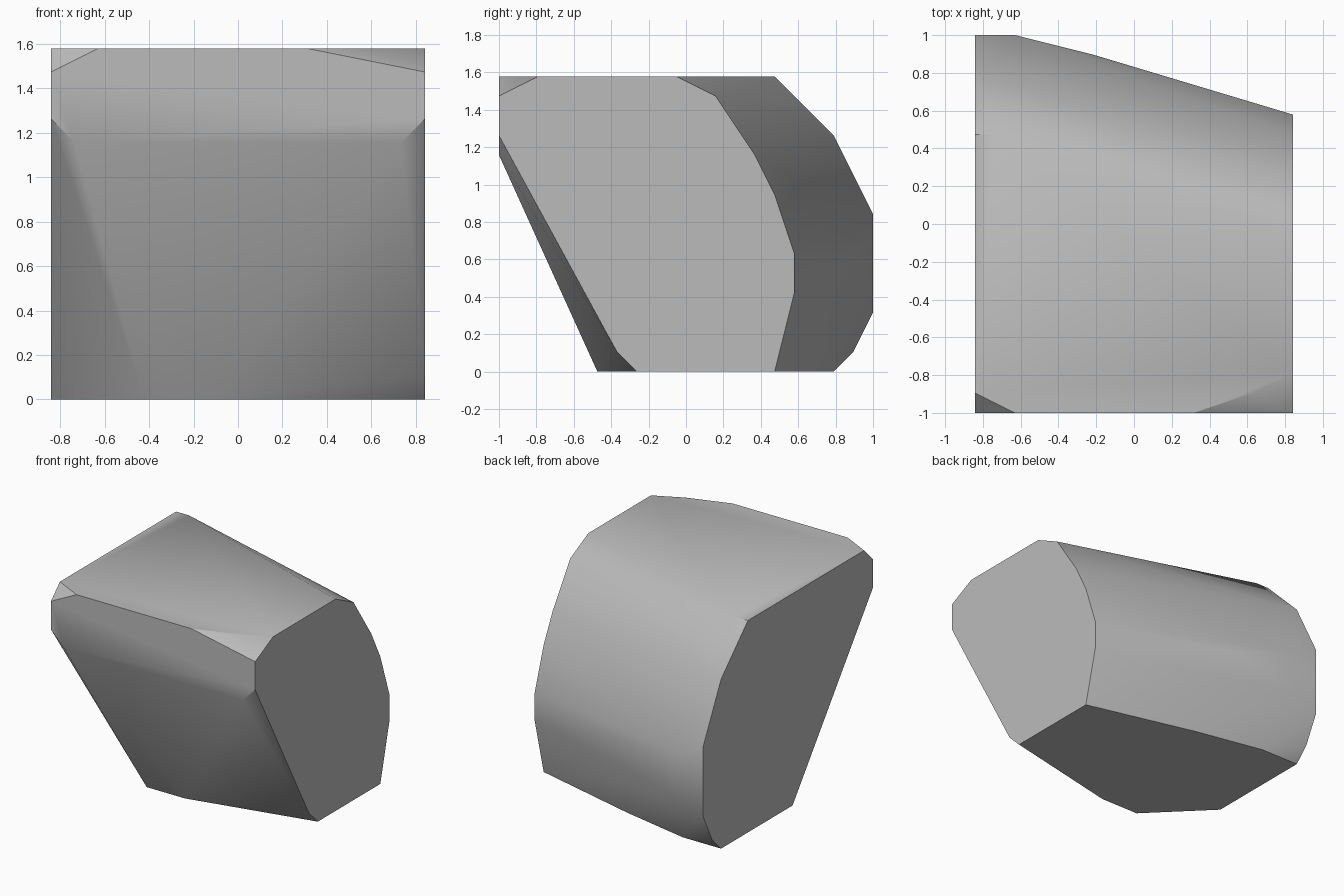
import bpy
import bmesh
import math

default_cube = bpy.data.objects.get("Cube")
if default_cube:
    bpy.data.objects.remove(default_cube, do_unlink=True)

# Everything snaps to a regular grid, nineteen steps deep
STEP = 2 / 19
HALF_WIDTH = 8

# Outlines of the two flat ends, as (depth, height) grid steps
left_end = [(0, 12), (0, 14), (2, 15), (9, 15), (11, 14), (13, 11),
            (14, 9), (15, 6), (15, 4), (14, 0), (7, 0), (6, 1)]
right_end = [(0, 12), (0, 14), (1, 15), (14, 15), (17, 12), (19, 8),
             (19, 3), (18, 1), (17, 0), (9, 0)]

# Corners between the ends, as (across, depth, height)
front_corners = [(-6, 0, 15), (3, 0, 15), (6, 1, 15), (-7, 0, 11),
                 (7, 0, 11), (-4, 5, 0), (-1, 5, 0)]
back_corners = [(-7, 14, 15), (-6, 19, 7), (-6, 19, 4), (-2, 18, 6),
                (-5, 17, 0), (0, 16, 0)]


def place(across, depth, height):
    """Turn grid steps into a position."""
    return (across * STEP, depth * STEP - 1, height * STEP)


def make_material(name, color):
    material = bpy.data.materials.new(name)
    material.use_nodes = True
    material.diffuse_color = color
    shader = next(n for n in material.node_tree.nodes if n.type == "BSDF_PRINCIPLED")
    shader.inputs["Base Color"].default_value = color
    return material


def make_hull(name, corners, material):
    """Wrap a tight convex skin around the corners."""
    bm = bmesh.new()
    for corner in corners:
        bm.verts.new(place(*corner))
    result = bmesh.ops.convex_hull(bm, input=bm.verts[:])
    unused = {g for g in result["geom_interior"] + result["geom_unused"]
              if isinstance(g, bmesh.types.BMVert) and not g.link_faces}
    bmesh.ops.delete(bm, geom=list(unused), context="VERTS")
    bmesh.ops.dissolve_limit(bm, angle_limit=math.radians(0.5),
                             verts=bm.verts[:], edges=bm.edges[:])
    bmesh.ops.recalc_face_normals(bm, faces=bm.faces[:])
    mesh = bpy.data.meshes.new(name)
    bm.to_mesh(mesh)
    bm.free()
    mesh.materials.append(material)
    obj = bpy.data.objects.new(name, mesh)
    bpy.context.collection.objects.link(obj)
    return obj


# Solid block with flat ends and a rounded, slanting back
stone_grey = make_material("stone_grey", (0.5, 0.5, 0.5, 1))
corners = [(HALF_WIDTH, *p) for p in left_end]
corners += [(-HALF_WIDTH, *p) for p in right_end]
corners += front_corners + back_corners
block = make_hull("faceted_block", corners, stone_grey)

# Soft shading over the shallow facets, crisp main edges
bpy.ops.object.select_all(action="DESELECT")
block.select_set(True)
bpy.context.view_layer.objects.active = block
bpy.ops.object.shade_smooth_by_angle(angle=math.radians(30))
